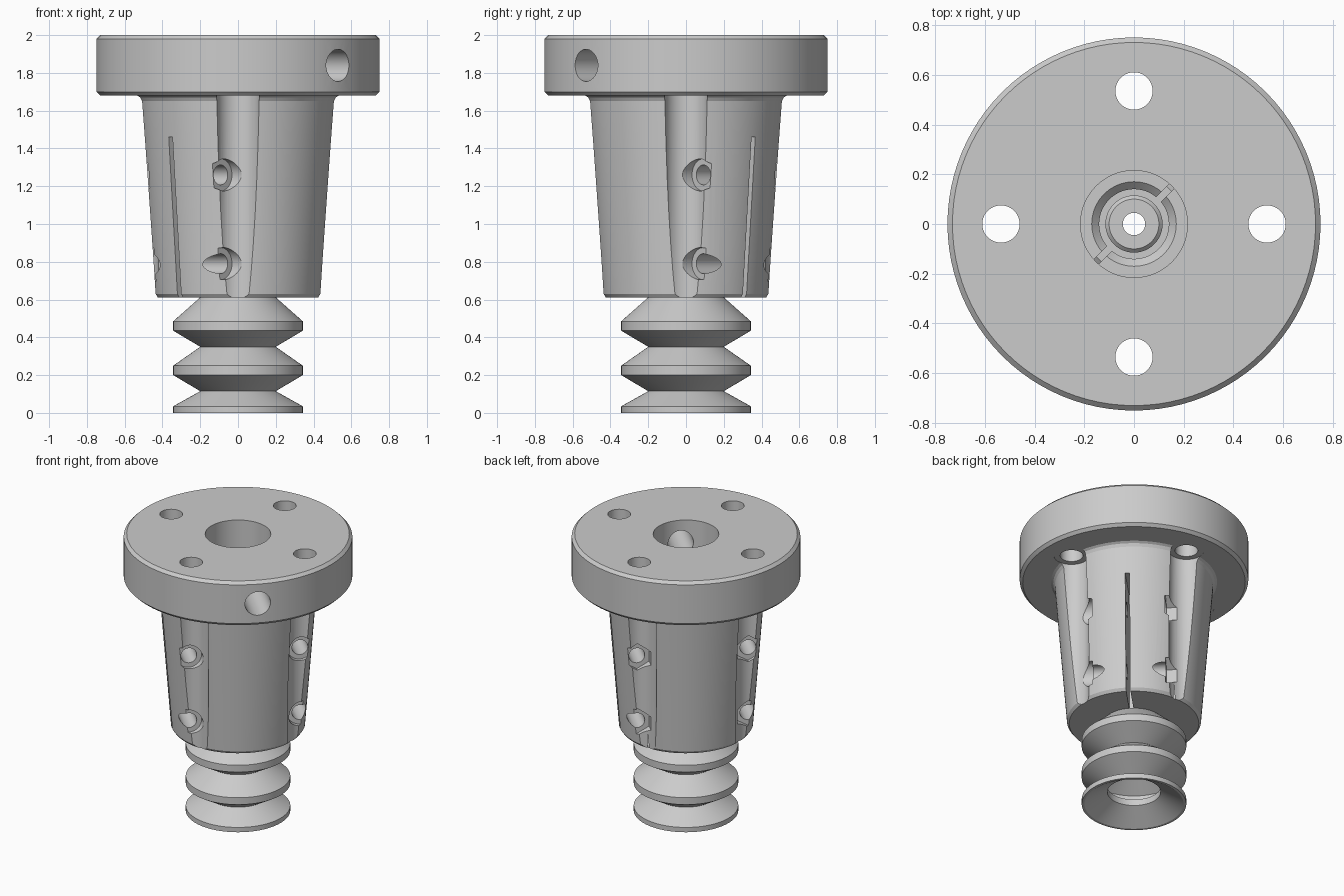
import bpy, bmesh, math
from mathutils import Vector, Matrix

if "Cube" in bpy.data.objects:
    bpy.data.objects.remove(bpy.data.objects["Cube"])


def lathe(name, profile, seg=96):
    """Revolve a closed (radius, z) loop around the z axis."""
    bm = bmesh.new()
    rings = []
    for i in range(seg):
        a = 2 * math.pi * i / seg
        rings.append([bm.verts.new((r * math.cos(a), r * math.sin(a), z)) for r, z in profile])
    n = len(profile)
    for i in range(seg):
        a, b = rings[i], rings[(i + 1) % seg]
        for j in range(n):
            k = (j + 1) % n
            bm.faces.new((a[j], b[j], b[k], a[k]))
    bmesh.ops.recalc_face_normals(bm, faces=bm.faces)
    me = bpy.data.meshes.new(name)
    bm.to_mesh(me)
    bm.free()
    ob = bpy.data.objects.new(name, me)
    bpy.context.collection.objects.link(ob)
    return ob


def rod(start, end, radius, seg=48):
    """Cutter cylinder (or prism) between two points."""
    s, e = Vector(start), Vector(end)
    bpy.ops.mesh.primitive_cylinder_add(vertices=seg, radius=radius, depth=(e - s).length)
    ob = bpy.context.object
    ob.matrix_world = Matrix.Translation((s + e) / 2) @ (e - s).to_track_quat('Z', 'Y').to_matrix().to_4x4()
    return ob


def cut(target, cutter):
    """Subtract the cutter, then discard it."""
    cutter.hide_render = True
    mod = target.modifiers.new("cut", 'BOOLEAN')
    mod.operation, mod.solver, mod.object = 'DIFFERENCE', 'EXACT', cutter
    bpy.context.view_layer.objects.active = target
    bpy.ops.object.modifier_apply(modifier=mod.name)
    bpy.data.objects.remove(cutter, do_unlink=True)


def smooth(ob):
    bpy.ops.object.select_all(action='DESELECT')
    ob.select_set(True)
    bpy.context.view_layer.objects.active = ob
    bpy.ops.object.shade_smooth_by_angle(angle=math.radians(20))


# Flange and tapered clamp body with stepped bore
body = lathe("clamp_body", [
    (0.215, 2.0), (0.73, 2.0), (0.75, 1.98), (0.75, 1.70), (0.73, 1.68),
    (0.545, 1.68), (0.53, 1.67), (0.52, 1.65), (0.44, 0.63), (0.425, 0.61),
    (0.14, 0.61), (0.14, 1.37), (0.17, 1.40), (0.215, 1.40)])

# Bolt holes and the screw channels below them
for i in range(4):
    a = i * math.pi / 2
    x, y = 0.535 * math.cos(a), 0.535 * math.sin(a)
    cut(body, rod((x, y, 0.5), (x, y, 1.682), 0.115))
    cut(body, rod((x, y, 1.6), (x, y, 2.1), 0.075))

# Air port through the flange side
n = Vector((1, -1, 0)).normalized()
u = Vector((1, 1, 0)).normalized()
up = Vector((0, 0, 1))
cut(body, rod(n * 0.1 + up * 1.84, n * 0.9 + up * 1.84, 0.085))

# Clamping slit
bpy.ops.mesh.primitive_cube_add(size=1)
slit = bpy.context.object
slit.matrix_world = (Matrix.Translation((0, 0, 0.98)) @ Matrix.Rotation(math.pi / 4, 4, 'Z')
                     @ Matrix.Diagonal((1.4, 0.028, 0.96, 1)))
cut(body, slit)

# Clamp screw holes, round head seats and hexagonal nut seats
for side in (-1, 1):
    for z in (0.79, 1.26):
        c = u * (0.37 * side) + up * z
        cut(body, rod(c - n * 0.7, c + n * 0.7, 0.053, 32))
        cut(body, rod(c + n * 0.24, c + n * 0.7, 0.085))
        cut(body, rod(c - n * 0.24, c - n * 0.7, 0.095, 6))
smooth(body)

# Hollow bellows suction cup with its stem inside the bore
cup = lathe("bellows_cup", [
    (0.343, 0), (0.343, 0.035), (0.2, 0.115), (0.343, 0.2), (0.343, 0.25),
    (0.2, 0.35), (0.343, 0.435), (0.343, 0.485), (0.2, 0.612), (0.115, 0.612),
    (0.115, 1.44), (0.1, 1.455), (0.045, 1.455), (0.045, 0.58), (0.17, 0.58),
    (0.31, 0.475), (0.31, 0.445), (0.18, 0.37), (0.18, 0.33), (0.31, 0.24),
    (0.31, 0.21), (0.175, 0.135), (0.175, 0.09), (0.325, 0)])
smooth(cup)
